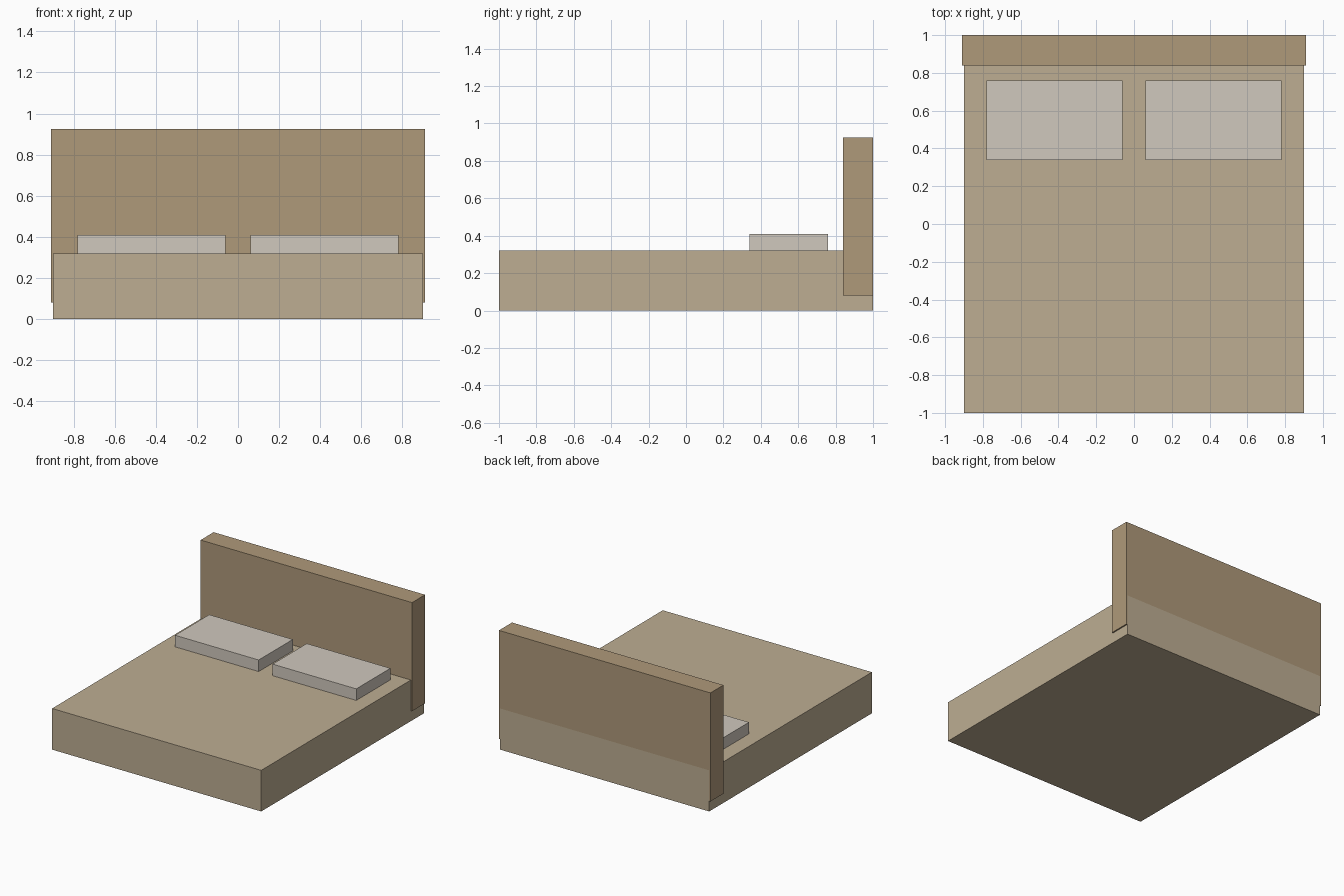
import bpy

if "Cube" in bpy.data.objects:
    bpy.data.objects.remove(bpy.data.objects["Cube"])


def material(name, color):
    m = bpy.data.materials.new(name)
    m.diffuse_color = (*color, 1)
    m.use_nodes = True
    m.node_tree.nodes["Principled BSDF"].inputs["Base Color"].default_value = m.diffuse_color
    return m


def box(name, lo, hi, mat):
    center = [(a + b) / 2 for a, b in zip(lo, hi)]
    bpy.ops.mesh.primitive_cube_add(size=1, location=center)
    ob = bpy.context.object
    ob.name = name
    ob.scale = [b - a for a, b in zip(lo, hi)]
    bpy.ops.object.transform_apply(location=False, rotation=False, scale=True)
    ob.data.materials.append(mat)
    return ob


tan = material("tan_fabric", (0.51, 0.42, 0.29))
brown = material("brown_wood", (0.43, 0.32, 0.195))
linen = material("pale_linen", (0.63, 0.58, 0.51))

# Bed base with mattress
box("bed_base", (-0.90, -1.0, 0.0), (0.90, 1.0, 0.32), tan)

# Headboard, slightly wider than the base and raised off the floor
box("headboard", (-0.91, 0.84, 0.08), (0.91, 1.0, 0.925), brown)

# Pair of pillows
for side, x in (("left", -0.42), ("right", 0.42)):
    box(side + "_pillow", (x - 0.36, 0.34, 0.32), (x + 0.36, 0.76, 0.41), linen)
